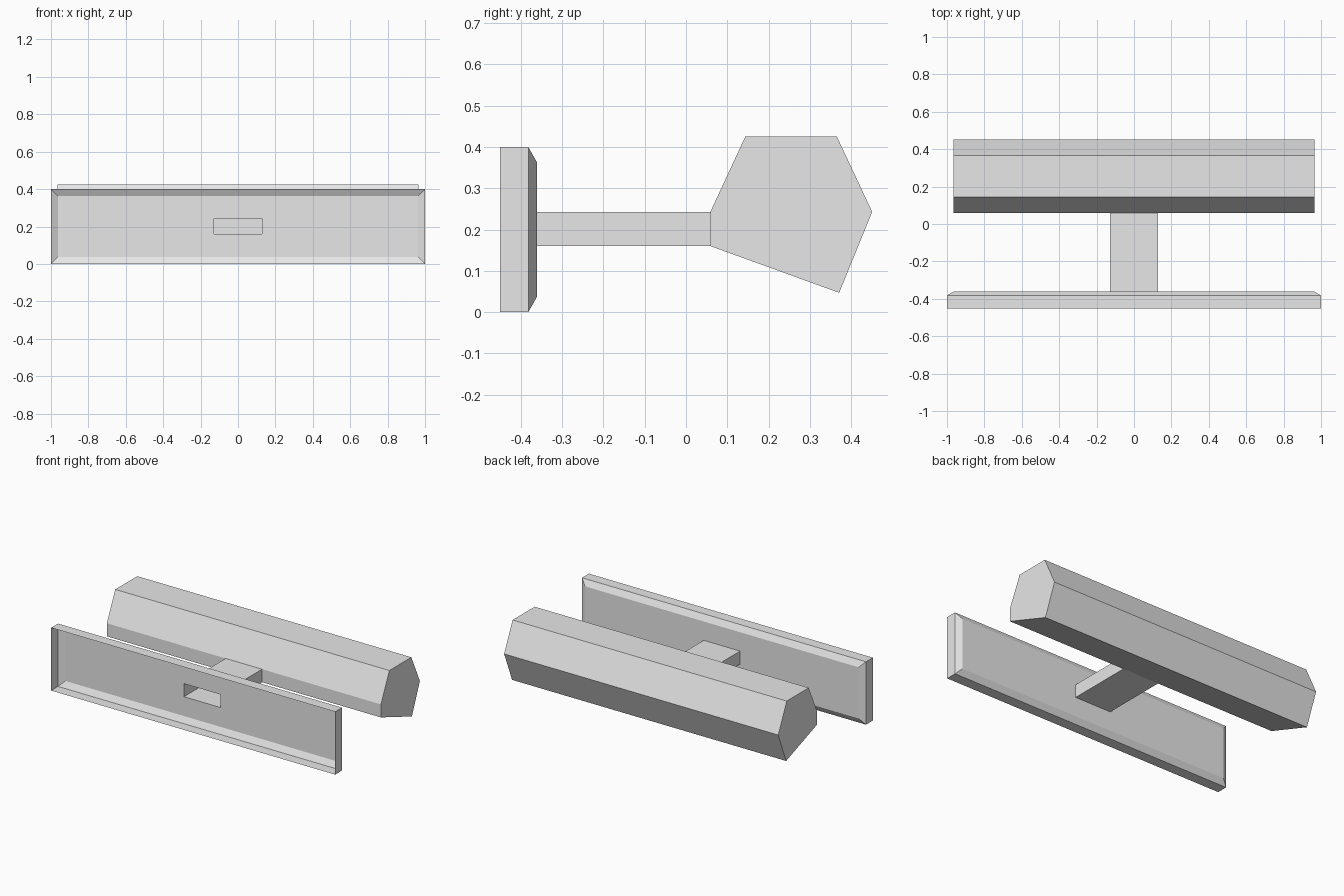
import bpy
import bmesh

cube = bpy.data.objects.get("Cube")
if cube:
    bpy.data.objects.remove(cube, do_unlink=True)

grey = bpy.data.materials.new("light_grey")
grey.use_nodes = True
grey.diffuse_color = (0.8, 0.8, 0.8, 1)
grey.node_tree.nodes["Principled BSDF"].inputs["Base Color"].default_value = (0.8, 0.8, 0.8, 1)


def finish(name, bm):
    """Turn a bmesh into a flat-shaded grey object."""
    bmesh.ops.recalc_face_normals(bm, faces=bm.faces)
    mesh = bpy.data.meshes.new(name)
    bm.to_mesh(mesh)
    bm.free()
    mesh.materials.append(grey)
    obj = bpy.data.objects.new(name, mesh)
    bpy.context.collection.objects.link(obj)


def skin(name, loops, capped=False):
    """Join successive vertex loops with quads; optionally close both ends."""
    bm = bmesh.new()
    rings = [[bm.verts.new(p) for p in loop] for loop in loops]
    for a, b in zip(rings, rings[1:]):
        for i in range(len(a)):
            j = (i + 1) % len(a)
            bm.faces.new((a[i], a[j], b[j], b[i]))
    if capped:
        bm.faces.new(rings[0])
        bm.faces.new(rings[-1])
    finish(name, bm)


def rect(half_x, y, bottom, top):
    return [(-half_x, y, bottom), (half_x, y, bottom),
            (half_x, y, top), (-half_x, y, top)]


STEM = (0.128, 0.16, 0.243)    # half width, bottom, top
TRAY_BACK, ROLL_FRONT = -0.361, 0.059


def stem_rect(y):
    return rect(STEM[0], y, STEM[1], STEM[2])


# Thin tray, open at the front, chamfered back with a slot for the stem
skin("front_tray", [rect(1, -0.451, 0, 0.4), rect(1, -0.382, 0, 0.4),
                    rect(0.963, TRAY_BACK, 0.037, 0.363), stem_rect(TRAY_BACK)])

# Hollow stem from the tray slot to the bar
skin("hollow_stem", [stem_rect(TRAY_BACK), stem_rect(ROLL_FRONT)])

# Six-sided bar extruded along x
profile = [(ROLL_FRONT, STEM[1]), (ROLL_FRONT, STEM[2]), (0.144, 0.426),
           (0.365, 0.426), (0.451, 0.243), (0.371, 0.047)]
skin("rear_bar", [[(x, y, z) for y, z in profile] for x in (-0.965, 0.965)], capped=True)
